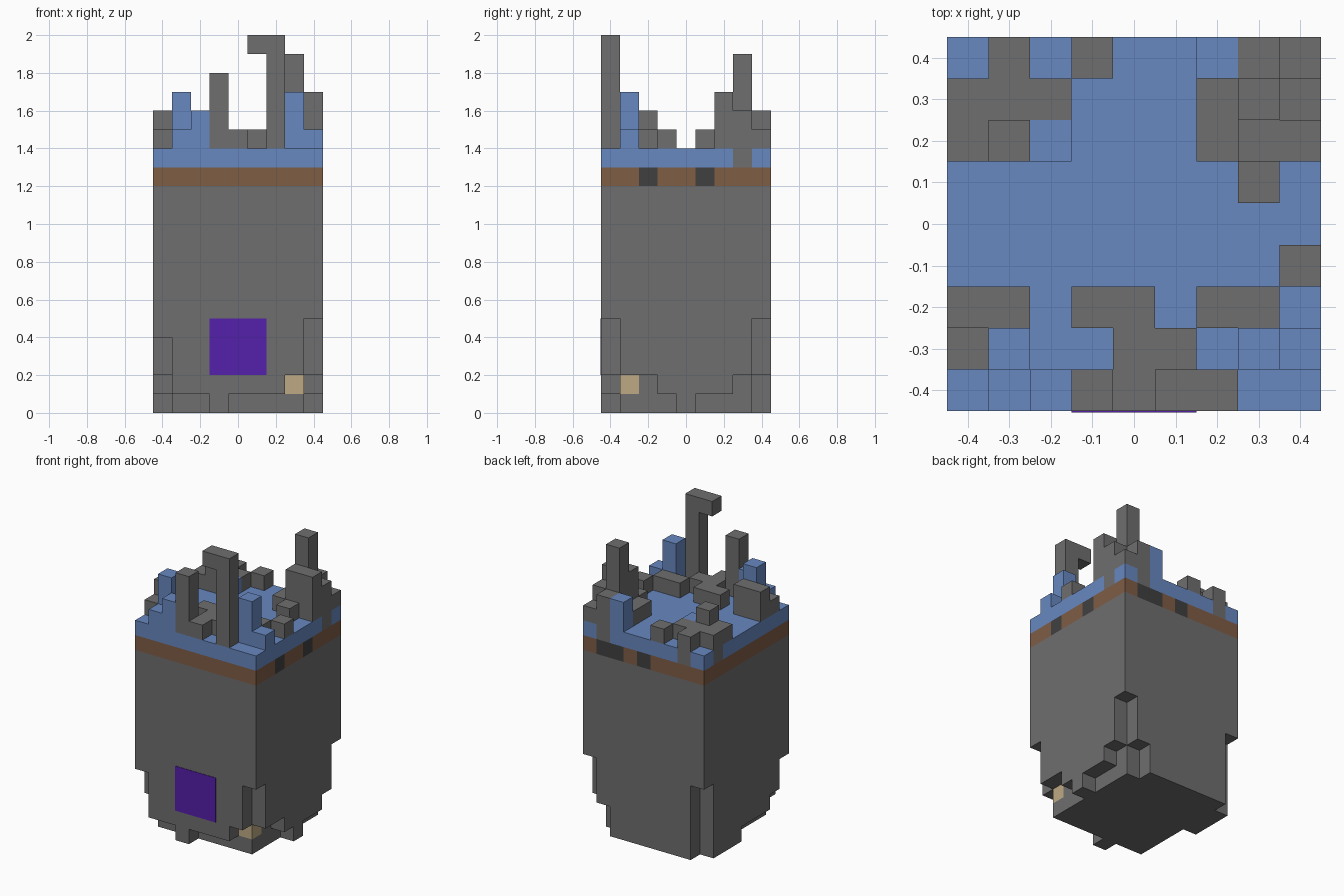
import bpy
import bmesh
from mathutils import Vector

cube = bpy.data.objects.get("Cube")
if cube:
    bpy.data.objects.remove(cube, do_unlink=True)

N = 9          # blocks per side
U = 0.1        # block size
HALF = N * U / 2


def material(name, r, g, b):
    m = bpy.data.materials.new(name)
    m.use_nodes = True
    m.diffuse_color = (r, g, b, 1)
    m.node_tree.nodes["Principled BSDF"].inputs["Base Color"].default_value = (r, g, b, 1)
    return m


STONE = material("stone grey", .162, .156, .162)
BLUE = material("soft blue", .138, .246, .527)
BROWN = material("earth brown", .212, .109, .06)
DARK = material("charcoal", .051, .051, .051)
SAND = material("sand", .515, .402, .231)
PURPLE = material("violet", .091, .014, .402)

parts = {}     # part name -> (material, blocks)
owner = {}     # block -> part name


def fill(part, mat, xs, ys, zs):
    """Give a range of blocks to a part, replacing whatever was there."""
    cells = parts.setdefault(part, (mat, set()))[1]
    for cell in [(x, y, z) for x in xs for y in ys for z in zs]:
        if cell in owner:
            parts[owner[cell]][1].discard(cell)
        owner[cell] = part
        cells.add(cell)


def carve(x, y, height):
    """Cut a column away from the ground up to a height in blocks."""
    for z in range(height):
        name = owner.pop((x, y, z), None)
        if name:
            parts[name][1].discard((x, y, z))


def build(name, mat, cells):
    """Skin the blocks of one part, keeping only the exposed faces."""
    bm = bmesh.new()
    for cell in sorted(cells):
        for axis in range(3):
            for side in (0, 1):
                near = list(cell)
                near[axis] += 2 * side - 1
                if tuple(near) in owner:
                    continue
                a, b = (axis + 1) % 3, (axis + 2) % 3
                ring = []
                for p, q in ((0, 0), (1, 0), (1, 1), (0, 1)):
                    c = Vector(cell)
                    c[axis] += side
                    c[a] += p
                    c[b] += q
                    ring.append(bm.verts.new(c * U - Vector((HALF, HALF, 0))))
                bm.faces.new(ring if side else ring[::-1])
    bmesh.ops.remove_doubles(bm, verts=bm.verts, dist=U / 100)
    mesh = bpy.data.meshes.new(name)
    bm.to_mesh(mesh)
    bm.free()
    mesh.materials.append(mat)
    bpy.context.collection.objects.link(bpy.data.objects.new(name, mesh))


ALL = range(N)
LAST = N - 1

# Main layers of the tower
fill("tower_body", STONE, ALL, ALL, range(12))
fill("brown_band", BROWN, ALL, ALL, [12])
fill("blue_top", BLUE, ALL, ALL, [13])

# Dark beam ends in the brown band
for x, y in ((LAST, 2), (LAST, 5), (4, LAST), (6, LAST), (7, LAST)):
    fill("beam_ends", DARK, [x], [y], [12])

# Stone patches in the blue layer
for x, y in ((LAST, 7), (7, LAST), (1, LAST), (0, 7)):
    fill("ruins", STONE, [x], [y], [13])

# Plan of the broken top, front row first: a, b, c... are stone columns
# of one, two, three... blocks, capitals are blue ones
PLAN = [
    ".ABda.f..",
    "aC..aa.CA",
    "bb.aa.aa.",
    "........a",
    ".........",
    ".......a.",
    "abA...acc",
    "aaa...aeb",
    ".a.a..Bba",
]
for y, row in enumerate(PLAN):
    for x, mark in enumerate(row):
        if mark == ".":
            continue
        levels = range(14, 14 + "abcdef".index(mark.lower()) + 1)
        if mark.isupper():
            fill("blue_steps", BLUE, [x], [y], levels)
        else:
            fill("ruins", STONE, [x], [y], levels)

# Arm reaching out from the tallest column
fill("column_arm", STONE, [5], [0], [19])

# Worn lower edges, given as heights along each side
for x, h in enumerate((4, 1, 1, 0, 1, 1, 1, 2, 5)):
    carve(x, 0, h)
for y, h in enumerate((5, 2, 2, 1, 0, 1, 1, 2, 5)):
    carve(LAST, y, h)
for y, h in enumerate((4, 2, 1, 1, 1, 0, 0, 0, 5)):
    carve(0, y, h)
carve(7, LAST, 2)

# Sandy block exposed at the worn corner
fill("sand_block", SAND, [7], [1], [1])

for name, (mat, cells) in parts.items():
    build(name, mat, cells)

# Violet door panel on the front
bpy.ops.mesh.primitive_cube_add(size=1, location=(0, -HALF, .35))
panel = bpy.context.object
panel.name = "door_panel"
panel.scale = (.3, .006, .3)
panel.data.materials.append(PURPLE)
